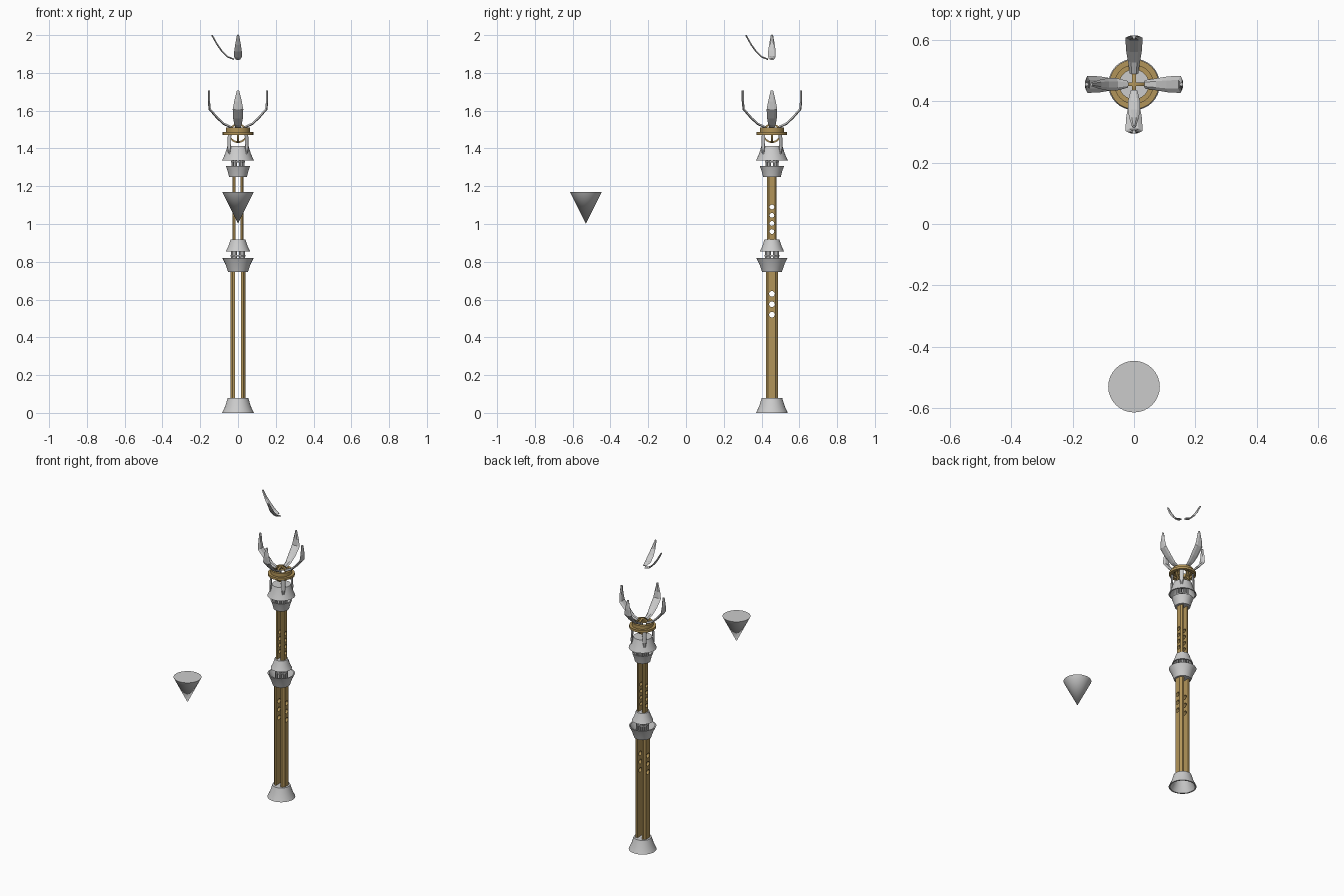
import bpy, bmesh, math
from mathutils import Vector, Matrix

if "Cube" in bpy.data.objects:
    bpy.data.objects.remove(bpy.data.objects["Cube"])

AX = Vector((0, 0.455, 0))  # staff axis
gold = bpy.data.materials.new("gold")
gold.diffuse_color = (0.45, 0.3, 0.1, 1)
gold.use_nodes = True
gold.node_tree.nodes["Principled BSDF"].inputs["Base Color"].default_value = gold.diffuse_color


def make(name, verts, faces, mat=None, smooth=True, loc=AX):
    me = bpy.data.meshes.new(name)
    me.from_pydata(verts, [], faces)
    bm = bmesh.new()
    bm.from_mesh(me)
    bmesh.ops.recalc_face_normals(bm, faces=bm.faces)
    bm.to_mesh(me)
    bm.free()
    ob = bpy.data.objects.new(name, me)
    bpy.context.collection.objects.link(ob)
    ob.location = loc
    if mat:
        me.materials.append(mat)
    if smooth:
        bpy.context.view_layer.objects.active = ob
        bpy.ops.object.select_all(action='DESELECT')
        ob.select_set(True)
        bpy.ops.object.shade_smooth_by_angle(angle=math.radians(35))
    return ob


def lathe(name, prof, mat=None, n=32, loc=AX):
    """Revolve a closed (r, z) profile around the z axis."""
    m = len(prof)
    v = [(r * math.cos(2 * math.pi * i / n), r * math.sin(2 * math.pi * i / n), z)
         for i in range(n) for r, z in prof]
    f = [(i * m + j, (i + 1) % n * m + j, (i + 1) % n * m + (j + 1) % m, i * m + (j + 1) % m)
         for i in range(n) for j in range(m)]
    return make(name, v, f, mat, True, loc)


def cup(name, z_wide, r_wide, z_narrow, r_narrow, t=0.008):
    """Hollow bell, open at the wide end and with a plate across the narrow end."""
    d = t if z_narrow > z_wide else -t
    zm = z_wide + (z_narrow - z_wide) * 0.45
    rm = r_wide + (r_narrow - r_wide) * 0.55
    lathe(name, [(r_wide, z_wide), (rm, zm), (r_narrow, z_narrow), (0.004, z_narrow),
                 (0.004, z_narrow - d), (r_narrow - t, z_narrow - d), (rm - t, zm), (r_wide - t, z_wide)])


def rail(name, side, z0, z1, x0, x1, w, holes, hr):
    """Chamfered gold half-shaft pierced by a row of round holes."""
    sec = [(x0, -w), (x0, w), ((x0 + x1) / 2, w), (x1, w * 0.62), (x1, -w * 0.62), ((x0 + x1) / 2, -w)]
    n = len(sec)
    v = [(side * x, y, z) for z in (z0, z1) for x, y in sec]
    f = [(i, (i + 1) % n, n + (i + 1) % n, n + i) for i in range(n)]
    f += [tuple(range(n)), tuple(range(n, 2 * n))]
    ob = make(name, v, f, gold, False)
    bm = bmesh.new()
    for z in holes:
        mx = Matrix.Translation((0, 0, z)) @ Matrix.Rotation(math.pi / 2, 4, 'Y')
        bmesh.ops.create_cone(bm, cap_ends=True, segments=16, radius1=hr, radius2=hr, depth=0.3, matrix=mx)
    me = bpy.data.meshes.new("hole_cutter")
    bm.to_mesh(me)
    bm.free()
    cut = bpy.data.objects.new("hole_cutter", me)
    bpy.context.collection.objects.link(cut)
    cut.location = AX
    md = ob.modifiers.new("holes", 'BOOLEAN')
    md.object = cut
    md.solver = 'EXACT'
    bpy.context.view_layer.objects.active = ob
    bpy.ops.object.modifier_apply(modifier="holes")
    bpy.data.objects.remove(cut)


def blade(name, path, ang, t):
    """Curved blade through (radius, z, half width) stations, pointing along ang."""
    v, m = [], len(path)
    for i, (r, z, w) in enumerate(path):
        a, b = path[max(i - 1, 0)], path[min(i + 1, m - 1)]
        d = Vector((b[0] - a[0], b[1] - a[1])).normalized()
        nx, nz = d.y * t / 2, -d.x * t / 2   # outward normal of the path
        v += [(r + nx * 0.3, w, z + nz * 0.3), (r + nx, w * 0.45, z + nz), (r + nx, -w * 0.45, z + nz),
              (r + nx * 0.3, -w, z + nz * 0.3), (r - nx, -w * 0.5, z - nz), (r - nx, w * 0.5, z - nz)]
    f = [(i * 6 + j, i * 6 + (j + 1) % 6, i * 6 + 6 + (j + 1) % 6, i * 6 + 6 + j)
         for i in range(m - 1) for j in range(6)]
    f += [tuple(range(6)), tuple(range(m * 6 - 6, m * 6))]
    rot = Matrix.Rotation(ang, 3, 'Z')
    make(name, [rot @ Vector(p) for p in v], f, None, False)


def neck(name, z0, z1, r):
    """Core of beaded pegs and a thin middle ring between two bells."""
    zm = (z0 + z1) / 2
    lathe(name + "_ring", [(r + .006, zm - .004), (r + .006, zm + .004), (r - .006, zm + .004), (r - .006, zm - .004)])
    for k in range(8):
        a = math.pi * (k + 0.5) / 4
        loc = AX + Vector((r * math.cos(a), r * math.sin(a), 0))
        lathe(name + "_peg", [(.001, z0), (.007, z0), (.007, z1), (.001, z1)], None, 10, loc)


# shaft bells
cup("base_bell", 0, .084, .08, .054)
cup("middle_lower_cup", .82, .083, .745, .052)
cup("middle_upper_bell", .855, .064, .917, .04)
cup("top_lower_cup", 1.308, .065, 1.25, .047)
cup("top_upper_bell", 1.337, .084, 1.412, .056)
neck("middle_neck", .752, .91, .033)
neck("top_neck", 1.256, 1.405, .031)

# paired gold rails
for s, n in ((-1, "left"), (1, "right")):
    rail(n + "_lower_rail", s, .075, .75, .017, .039, .032, (.52, .575, .63), .015)
    rail(n + "_upper_rail", s, .912, 1.255, .012, .03, .025, (.96, 1.003, 1.046, 1.09), .0125)

# crown: struts, gold rings, crossed hoops
for k in range(4):
    blade("crown_strut", [(.066, 1.37, .006), (.066, 1.40, .012), (.064, 1.44, .013), (.062, 1.475, .012)],
          math.pi / 4 + k * math.pi / 2, .012)
lathe("crown_wide_ring", [(.081, 1.472), (.081, 1.487), (.06, 1.487), (.06, 1.472)], gold)
lathe("crown_narrow_ring", [(.064, 1.487), (.064, 1.51), (.048, 1.51), (.048, 1.487)], gold)
for k in range(2):
    hoop = lathe("crown_hoop", [(.051, -.006), (.051, .006), (.042, .006), (.042, -.006)], gold)
    hoop.rotation_euler = (math.pi / 2, 0, k * math.pi / 2)
    hoop.location.z = 1.48

# four claws and two floating petals
claw = [(.035, 1.512, .014), (.075, 1.53, .02), (.11, 1.562, .026), (.15, 1.608, .028),
        (.154, 1.65, .02), (.154, 1.708, .006)]
petal = [(.02, 1.872, .011), (.055, 1.885, .02), (.085, 1.915, .02), (.11, 1.95, .015), (.138, 2.0, .006)]
for k in range(4):
    blade("claw", claw, k * math.pi / 2, .012)
for a in (math.pi, -math.pi / 2):
    blade("floating_petal", petal, a, .008)

# separate inverted cone
bpy.ops.mesh.primitive_cone_add(vertices=32, radius1=0, radius2=.084, depth=.167, location=(0, -.53, 1.086))
cone = bpy.context.object
cone.name = "inverted_cone"
bpy.ops.object.shade_smooth_by_angle(angle=math.radians(35))
